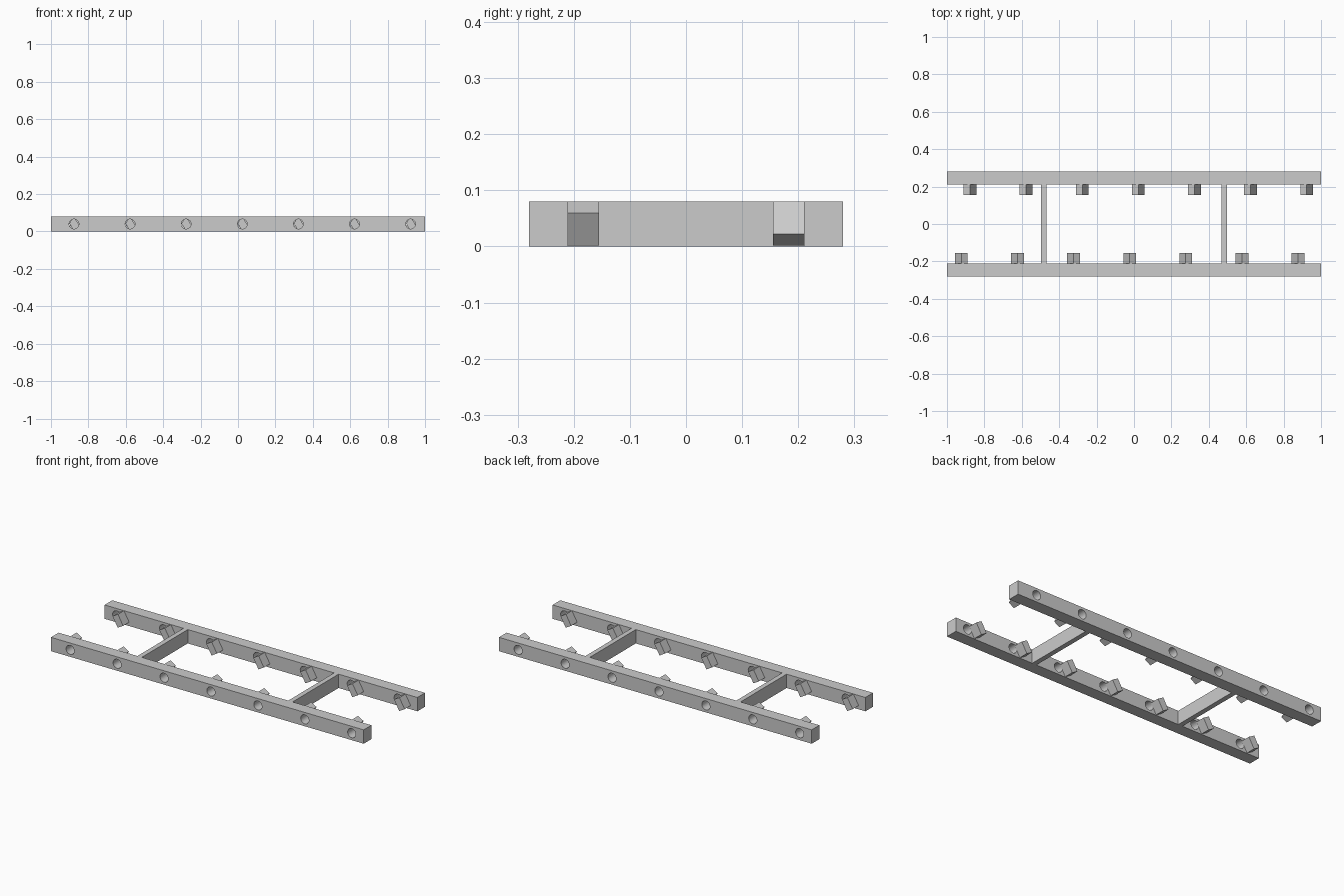
import bpy, bmesh, math
from mathutils import Matrix, Vector

cube = bpy.data.objects.get("Cube")
if cube:
    bpy.data.objects.remove(cube, do_unlink=True)

grey = bpy.data.materials.new("plain grey")
grey.use_nodes = True
colour = (0.6, 0.6, 0.6, 1)
grey.diffuse_color = colour
grey.node_tree.nodes["Principled BSDF"].inputs["Base Color"].default_value = colour

HEIGHT = 0.08
SPACING = 0.3
COUNT = 7
RAIL_Y, RAIL_DEPTH = 0.245, 0.07


def make_object(name, bm):
    mesh = bpy.data.meshes.new(name)
    bm.to_mesh(mesh)
    bm.free()
    mesh.materials.append(grey)
    obj = bpy.data.objects.new(name, mesh)
    bpy.context.collection.objects.link(obj)
    return obj


def box(name, centre, size, tilt=0):
    bm = bmesh.new()
    place = (Matrix.Translation(centre) @ Matrix.Rotation(tilt, 4, 'Y')
             @ Matrix.Diagonal((*size, 1)))
    bmesh.ops.create_cube(bm, size=1, matrix=place)
    return make_object(name, bm)


# Each side is the other turned half way round the vertical axis
for side, s in (("front", -1), ("back", 1)):
    rail = box(side + "_rail", (0, s * RAIL_Y, HEIGHT / 2), (2, RAIL_DEPTH, HEIGHT))

    # Round holes through the rail
    bm = bmesh.new()
    for i in range(COUNT):
        x = s * (0.877 - SPACING * i)
        place = Matrix.Translation((x, s * RAIL_Y, HEIGHT / 2)) @ Matrix.Rotation(math.pi / 2, 4, 'X')
        bmesh.ops.create_cone(bm, cap_ends=True, segments=32, radius1=0.026,
                              radius2=0.026, depth=0.1, matrix=place)
    cutter = make_object(side + "_hole_cutter", bm)
    cutter.hide_render = True
    cutter.hide_viewport = True
    cut = rail.modifiers.new("holes", 'BOOLEAN')
    cut.operation = 'DIFFERENCE'
    cut.object = cutter

    # Tilted blocks on the inner face, facing the opposite holes
    for i in range(COUNT):
        x = s * (0.923 - SPACING * i)
        box(f"{side}_block_{i + 1}", (x, s * 0.183, 0.041),
            (0.04, 0.056, 0.067), -s * math.radians(30))

# Cross bars joining the rails
for name, x in (("left_cross_bar", 0.482), ("right_cross_bar", -0.482)):
    box(name, (x, 0, HEIGHT / 2), (0.028, 0.42, HEIGHT))
